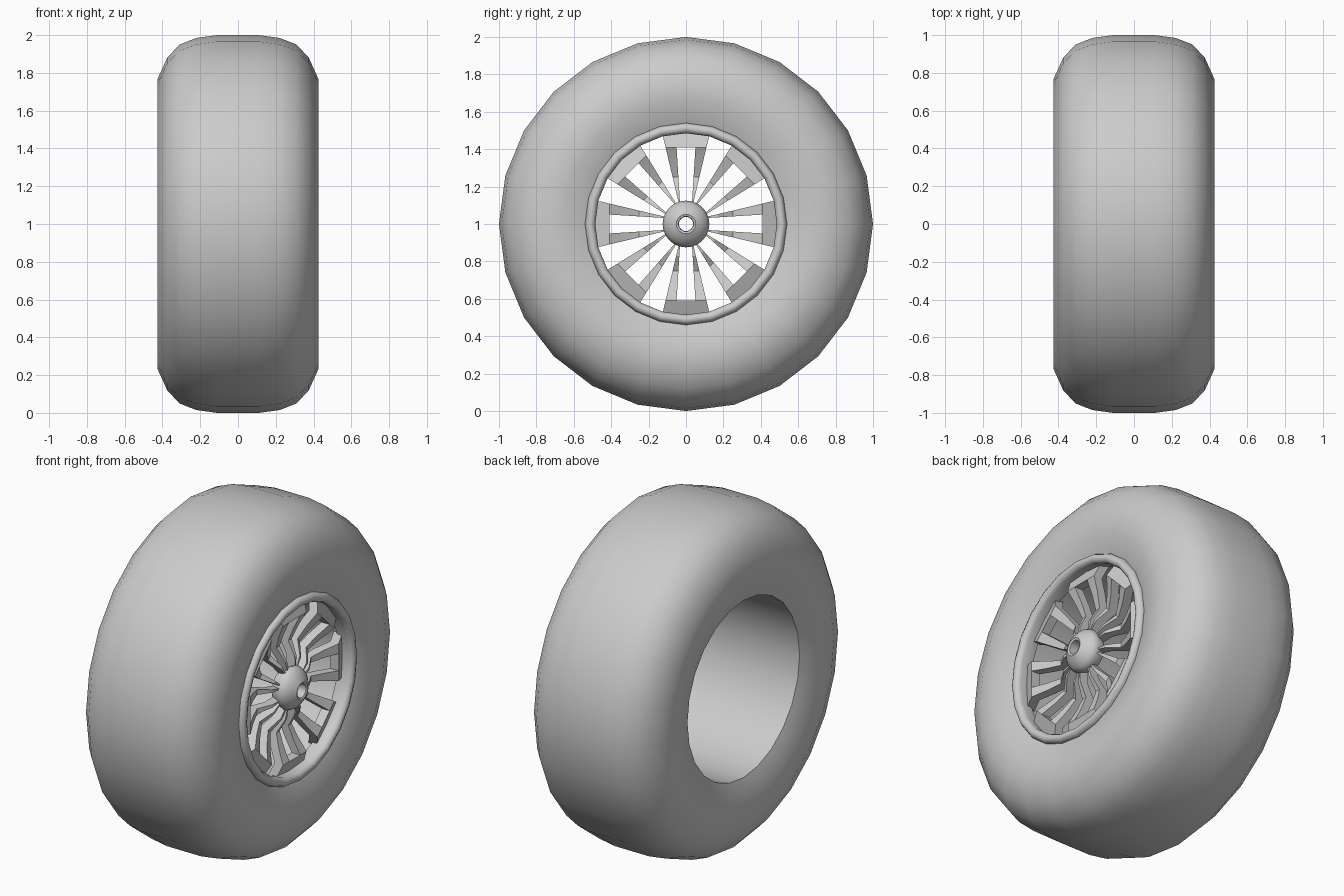
import bpy, bmesh, math
from mathutils import Matrix, Vector

if "Cube" in bpy.data.objects:
    bpy.data.objects.remove(bpy.data.objects["Cube"], do_unlink=True)

grey = bpy.data.materials.new("plain_grey")
grey.use_nodes = True
grey.diffuse_color = (0.6, 0.6, 0.6, 1)
grey.node_tree.nodes["Principled BSDF"].inputs["Base Color"].default_value = (0.6, 0.6, 0.6, 1)

AXLE = Vector((0, 0, 1))


def finish(name, bm, angle):
    """Turn a bmesh built around the origin into an object on the axle."""
    bmesh.ops.recalc_face_normals(bm, faces=bm.faces)
    mesh = bpy.data.meshes.new(name)
    bm.to_mesh(mesh)
    bm.free()
    mesh.materials.append(grey)
    mesh.shade_smooth()
    mesh.set_sharp_from_angle(angle=math.radians(angle))
    obj = bpy.data.objects.new(name, mesh)
    obj.location = AXLE
    bpy.context.collection.objects.link(obj)
    return obj


def lathe(name, profile, steps=24, angle=50):
    """Spin a closed profile of (radius, x) points around the x axis."""
    bm = bmesh.new()
    verts = [bm.verts.new((x, 0, r)) for r, x in profile]
    edges = [bm.edges.new((v, verts[i - 1])) for i, v in enumerate(verts)]
    bmesh.ops.spin(bm, geom=verts + edges, cent=(0, 0, 0), axis=(1, 0, 0),
                   angle=math.tau, steps=steps, use_merge=True)
    bmesh.ops.remove_doubles(bm, verts=bm.verts, dist=0.0005)
    return finish(name, bm, angle)


# Tyre: mirrored half profile with a straight inner bore
half = [(0.522, 0.375), (0.57, 0.395), (0.66, 0.418), (0.77, 0.425), (0.88, 0.375),
        (0.95, 0.31), (0.985, 0.22), (1.0, 0.11)]
lathe("tyre", half + [(r, -x) for r, x in reversed(half)])

# Rim lip: rounded ring on the open side
lathe("rim_lip", [(0.495, 0.31), (0.525, 0.31), (0.54, 0.385), (0.53, 0.405),
                  (0.513, 0.412), (0.495, 0.405), (0.485, 0.385)])

# Hub: domed cap with a through hole
lathe("hub", [(0.038, 0.29), (0.1, 0.29), (0.125, 0.35), (0.11, 0.38), (0.08, 0.405),
              (0.052, 0.42), (0.04, 0.415)])

# Spokes: eight forked, wavy arms joined at the rim
rows = [(0.09, 0.35), (0.17, 0.345), (0.25, 0.30), (0.33, 0.33), (0.41, 0.37), (0.493, 0.335)]
bm = bmesh.new()
for k in range(8):
    turn = Matrix.Rotation(k * math.tau / 8, 3, "X")
    grid = []
    for r, x in rows:
        t = (r - 0.13) / 0.35
        inner, outer = 0.033 + 0.022 * t, 0.043 + 0.083 * t
        grid.append([bm.verts.new(turn @ Vector((x, y, r)))
                     for y in (-outer, -inner, inner, outer)])
    for i, (low, high) in enumerate(zip(grid, grid[1:])):
        columns = (0, 1, 2) if i == len(rows) - 2 else (0, 2)
        for c in columns:
            bm.faces.new((low[c], low[c + 1], high[c + 1], high[c]))
back = bmesh.ops.extrude_face_region(bm, geom=bm.faces[:], use_keep_orig=True)
moved = [g for g in back["geom"] if isinstance(g, bmesh.types.BMVert)]
bmesh.ops.translate(bm, verts=moved, vec=(-0.055, 0, 0))
finish("spokes", bm, 20)
